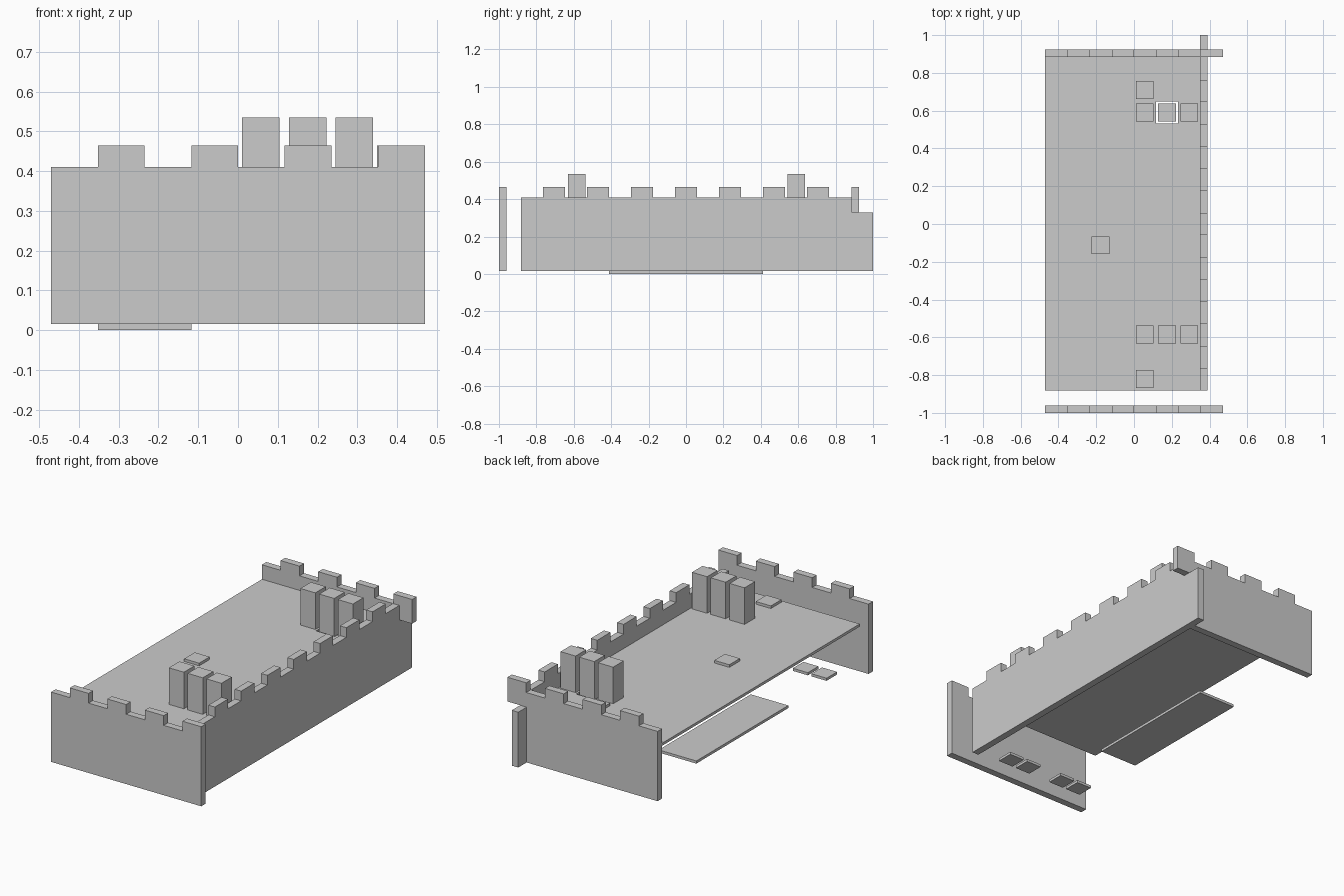
import bpy, bmesh
from mathutils import Vector

if "Cube" in bpy.data.objects:
    bpy.data.objects.remove(bpy.data.objects["Cube"], do_unlink=True)

# One plain material
grey = bpy.data.materials.new("light grey")
grey.use_nodes = True
COLOUR = (0.6, 0.6, 0.6, 1)
grey.diffuse_color = COLOUR
grey.node_tree.nodes["Principled BSDF"].inputs["Base Color"].default_value = COLOUR

BASE = 0.015       # underside of the walls
LOW = 0.41         # top of the walls between merlons
HIGH = 0.465       # top of the merlons
DECK = 0.328       # floor top and corner joint height
UNIT = 0.1175      # merlon width
THICK = 0.04
SHEET = 0.015
TILE = 0.094


def finish(name, bm):
    bmesh.ops.recalc_face_normals(bm, faces=bm.faces)
    mesh = bpy.data.meshes.new(name)
    bm.to_mesh(mesh)
    bm.free()
    mesh.materials.append(grey)
    obj = bpy.data.objects.new(name, mesh)
    bpy.context.collection.objects.link(obj)
    return obj


def box(name, x0, x1, y0, y1, z0, z1):
    bm = bmesh.new()
    bmesh.ops.create_cube(bm, size=1)
    for v in bm.verts:
        v.co = (x0 + (v.co.x + 0.5) * (x1 - x0),
                y0 + (v.co.y + 0.5) * (y1 - y0),
                z0 + (v.co.z + 0.5) * (z1 - z0))
    return finish(name, bm)


def square_block(name, x, y, z0, z1, size=TILE):
    h = size / 2
    return box(name, x - h, x + h, y - h, y + h, z0, z1)


def battlement(first, count):
    """Stepped top edge, as (distance along wall, height) points."""
    points = []
    for i in range(count):
        a = first + 2 * i * UNIT
        b = a + UNIT
        points += [(a, LOW), (a, HIGH), (b, HIGH), (b, LOW)]
    return points


def wall(name, outline, along, offset):
    """Extrude a wall outline by its thickness; along is 'x' or 'y'."""
    bm = bmesh.new()
    if along == "x":
        place, push = (lambda u, z: (u, offset, z)), Vector((0, THICK, 0))
    else:
        place, push = (lambda u, z: (offset, u, z)), Vector((THICK, 0, 0))
    face = bm.faces.new([bm.verts.new(place(u, z)) for u, z in outline])
    ext = bmesh.ops.extrude_face_region(bm, geom=[face], use_keep_orig=True)
    moved = [g for g in ext["geom"] if isinstance(g, bmesh.types.BMVert)]
    bmesh.ops.translate(bm, vec=push, verts=moved)
    return finish(name, bm)


# End walls: the last merlon finishes flush with the wall end
HALF = 4 * UNIT
end_top = [(-HALF, LOW)] + battlement(-HALF + UNIT, 4)[:-1]
wall("front_wall", [(-HALF, BASE)] + end_top + [(HALF, BASE)], "x", -1.0)
wall("back_wall", [(-HALF, BASE)] + end_top
     + [(HALF, DECK), (0.35, DECK), (0.35, BASE)], "x", 0.885)

# Side wall, stepped down at the back where it passes under the back wall
side_top = [(-0.882, LOW)] + battlement(-0.764, 7) + [(0.885, LOW)]
wall("side_wall", [(-0.882, BASE)] + side_top
     + [(0.885, DECK), (1.0, DECK), (1.0, BASE)], "y", 0.35)

# Floor with one square opening
floor = box("floor", -HALF, 0.35, -0.882, 0.885, DECK - SHEET, DECK)
cutter = square_block("floor_opening_cutter", 0.175, 0.59, 0.2, 0.45, UNIT)
cutter.hide_render = True
cutter.hide_set(True)
cut = floor.modifiers.new("opening", "BOOLEAN")
cut.operation = "DIFFERENCE"
cut.object = cutter
cut.solver = "EXACT"
bpy.context.view_layer.update()
cut_mesh = bpy.data.meshes.new_from_object(
    floor.evaluated_get(bpy.context.evaluated_depsgraph_get()))
floor.modifiers.clear()
floor.data = cut_mesh
bpy.data.objects.remove(cutter, do_unlink=True)

# Two rows of square posts; one stands in the opening
for row, y in (("front", -0.585), ("back", 0.59)):
    for i, x in enumerate((0.057, 0.175, 0.292)):
        sunk = SHEET if row == "back" and i == 1 else 0
        square_block(f"{row}_post_{i + 1}", x, y, DECK - sunk, 0.535)

# Loose tiles on the floor
for i, (x, y) in enumerate(((0.057, 0.71), (0.057, -0.82), (-0.178, -0.113))):
    square_block(f"floor_tile_{i + 1}", x, y, DECK, DECK + SHEET)

# Loose tiles below the floor
for i, x in enumerate((-0.295, -0.178, 0.057, 0.175)):
    square_block(f"lower_tile_{i + 1}", x, -0.815, BASE, BASE + SHEET)

# Long panel lying underneath
box("lower_panel", -3 * UNIT, -UNIT, -0.411, 0.411, 0, SHEET)
